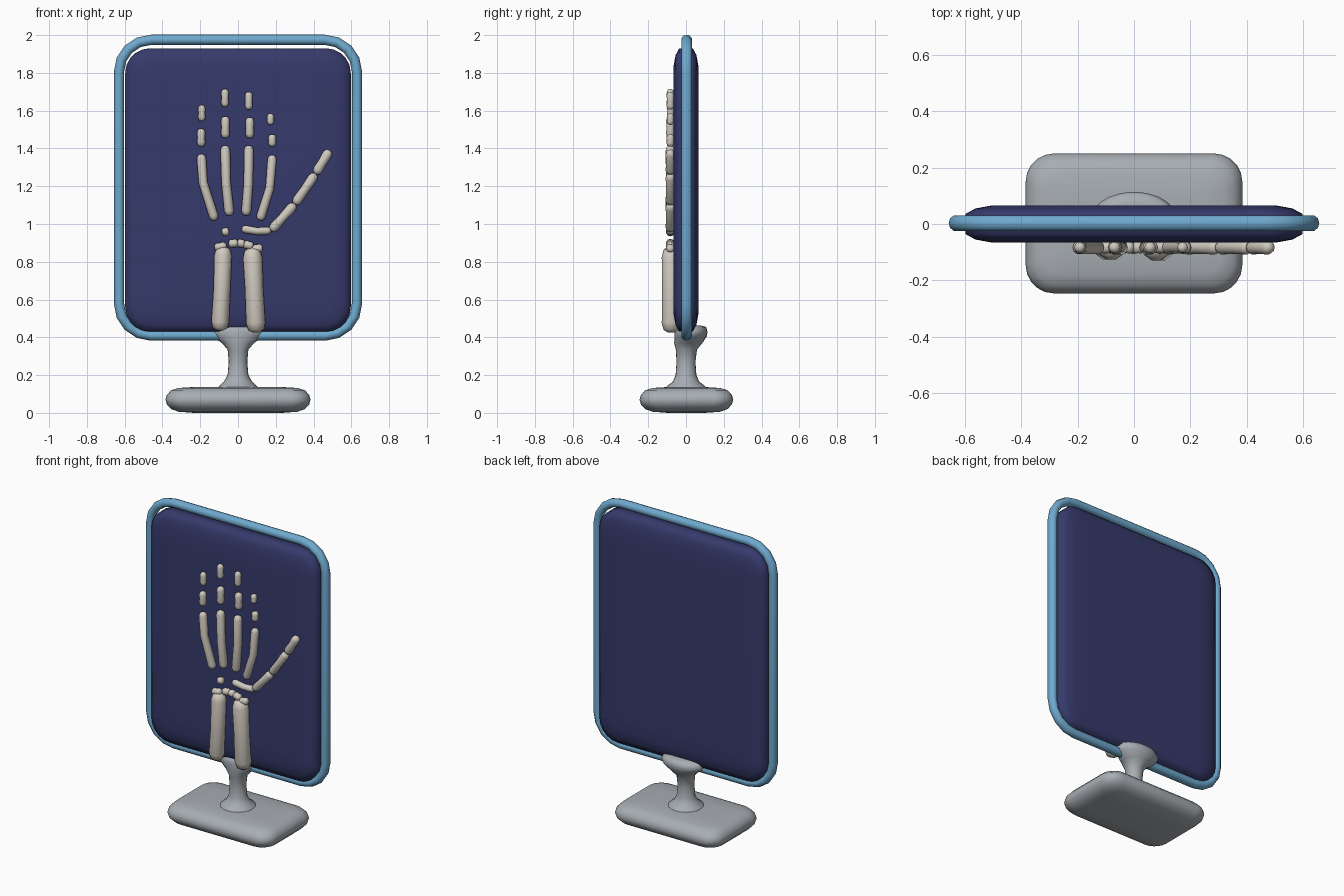
import bpy, bmesh, math
from mathutils import Vector

cube = bpy.data.objects.get("Cube")
if cube:
    bpy.data.objects.remove(cube, do_unlink=True)


def material(name, colour):
    m = bpy.data.materials.new(name)
    m.use_nodes = True
    m.diffuse_color = (*colour, 1)
    m.node_tree.nodes["Principled BSDF"].inputs["Base Color"].default_value = (*colour, 1)
    return m


NAVY = material("navy", (0.036, 0.042, 0.145))
BLUE = material("sky blue", (0.16, 0.40, 0.62))
GREY = material("cool grey", (0.39, 0.42, 0.45))
BONE = material("bone ivory", (0.63, 0.59, 0.52))


def loft(name, rings, mat, closed=False):
    """Skin a list of equal-length point rings; cap the ends unless closed."""
    bm = bmesh.new()
    vs = [[bm.verts.new(p) for p in ring] for ring in rings]
    n = len(vs[0])
    pairs = list(zip(vs, vs[1:])) + ([(vs[-1], vs[0])] if closed else [])
    for a, b in pairs:
        for i in range(n):
            j = (i + 1) % n
            bm.faces.new((a[i], a[j], b[j], b[i]))
    if not closed:
        bm.faces.new(vs[0][::-1])
        bm.faces.new(vs[-1])
    bmesh.ops.recalc_face_normals(bm, faces=bm.faces)
    for f in bm.faces:
        f.smooth = True
    mesh = bpy.data.meshes.new(name)
    bm.to_mesh(mesh)
    bm.free()
    mesh.materials.append(mat)
    ob = bpy.data.objects.new(name, mesh)
    bpy.context.collection.objects.link(ob)
    return ob


def rounded_rect(w, h, r, steps=5):
    """Outline points of a rounded rectangle with half sizes w and h."""
    pts = []
    for k, (sx, sy) in enumerate(((1, 1), (-1, 1), (-1, -1), (1, -1))):
        for i in range(steps + 1):
            a = math.pi / 2 * (k + i / steps)
            pts.append((sx * (w - r) + r * math.cos(a), sy * (h - r) + r * math.sin(a)))
    return pts


# Screen panel: thick slab with sloped edges on both sides
MID = 1.18
panel = []
for y, inset in ((-0.066, 0.2), (-0.065, 0.09), (-0.055, 0.035), (-0.036, 0),
                 (0.036, 0), (0.055, 0.035), (0.065, 0.09), (0.066, 0.2)):
    outline = rounded_rect(0.597 - inset, 0.75 - inset, max(0.13 - inset * 0.5, 0.03))
    panel.append([(x, y, MID + z) for x, z in outline])
loft("screen_panel", panel, NAVY)

# Rim tube around the panel
path = rounded_rect(0.63, 0.783, 0.17, 4)
rim = []
for i, (x, z) in enumerate(path):
    px, pz = path[i - 1]
    nx, nz = path[(i + 1) % len(path)]
    out = Vector((nz - pz, 0, px - nx)).normalized()
    centre = Vector((x, 0.003, MID + 0.012 + z))
    rim.append([centre + out * 0.027 * math.cos(a) + Vector((0, 0.029 * math.sin(a), 0))
                for a in (math.tau * k / 10 for k in range(10))])
loft("rim_tube", rim, BLUE, closed=True)

# Pillow-shaped base
base = []
for z, inset in ((0.002, 0.15), (0.006, 0.07), (0.02, 0.03), (0.045, 0.007), (0.07, 0),
                 (0.095, 0.007), (0.12, 0.03), (0.132, 0.07), (0.137, 0.15)):
    base.append([(x, y + 0.002, z) for x, y in
                 rounded_rect(0.384 - inset, 0.248 - inset, 0.1 - inset * 0.4)])
base[0] = [(x, y, 0) for x, y, z in base[0]]
loft("base", base, GREY)

# Flared stem with a socket under the panel: height, half width, half depth, depth centre
stem = []
for z, rx, ry, cy in ((0.12, 0.12, 0.12, 0), (0.143, 0.1, 0.1, 0), (0.165, 0.075, 0.07, 0),
                      (0.2, 0.055, 0.055, 0), (0.27, 0.049, 0.05, 0), (0.335, 0.055, 0.056, 0.002),
                      (0.37, 0.085, 0.075, 0.012), (0.405, 0.135, 0.085, 0.025),
                      (0.43, 0.147, 0.088, 0.026), (0.455, 0.13, 0.08, 0.026),
                      (0.463, 0.09, 0.05, 0.026)):
    stem.append([(rx * math.cos(a), cy + ry * math.sin(a), z)
                 for a in (math.tau * k / 20 for k in range(20))])
loft("stem", stem, GREY)


def bone(name, points, r, y=-0.083):
    """Rounded bone through (x, z) points, knobbed at its ends."""
    pts = [Vector((x, y, z)) for x, z in points]
    first, last = (pts[1] - pts[0]).normalized(), (pts[-1] - pts[-2]).normalized()
    cap = min(r, (pts[-1] - pts[0]).length * 0.3)
    stations = [(pts[0] + first * cap * t, first, s)
                for t, s in ((0, 0.3), (0.3, 0.8), (1, 1))]
    for a, b, c in zip(pts, pts[1:], pts[2:]):
        stations.append((b, (c - a).normalized(), 0.95))
    if len(pts) == 2:
        stations.append(((pts[0] + pts[1]) / 2, first, 0.9))
    stations += [(pts[-1] - last * cap * t, last, s)
                 for t, s in ((1, 1), (0.3, 0.8), (0, 0.3))]
    rings = []
    for c, d, s in stations:
        side = Vector((d.z, 0, -d.x))
        rings.append([c + (side * math.cos(a) + Vector((0, math.sin(a), 0))) * r * s
                      for a in (math.tau * k / 10 for k in range(10))])
    loft(name, rings, BONE)


# Forearm
bone("forearm_bone_right", [(-0.078, 0.88), (-0.085, 0.66), (-0.097, 0.435)], 0.047, -0.082)
bone("forearm_bone_left", [(0.075, 0.875), (0.085, 0.66), (0.096, 0.425)], 0.051, -0.08)

# Fingers: long hand bone, then middle and tip segments as (x, low, high)
fingers = {
    "outer": ([(-0.122, 1.02), (-0.185, 1.22), (-0.195, 1.37)], 0.025,
              (-0.195, 1.41, 1.505), (-0.192, 1.545, 1.63)),
    "ring": ([(-0.045, 1.045), (-0.063, 1.22), (-0.068, 1.415)], 0.026,
             (-0.067, 1.455, 1.57), (-0.069, 1.62, 1.715)),
    "middle": ([(0.042, 1.045), (0.055, 1.22), (0.057, 1.415)], 0.026,
               (0.062, 1.455, 1.565), (0.057, 1.605, 1.70)),
    "index": ([(0.115, 1.02), (0.168, 1.19), (0.182, 1.365)], 0.024,
              (0.181, 1.41, 1.475), (0.172, 1.525, 1.585)),
}
for label, (long_bone, r, mid, tip) in fingers.items():
    bone(label + "_hand_bone", long_bone, r)
    for part, (x, low, high), k in (("_middle_bone", mid, 0.9), ("_tip_bone", tip, 0.8)):
        bone(label + part, [(x, low), (x, high)], r * k)

# Thumb
thumb = [(0.02, 0.975), (0.10, 0.962), (0.175, 0.965), (0.30, 1.105), (0.41, 1.265), (0.485, 1.39)]
bone("thumb_root", thumb[:3], 0.021)
for i in range(2, 5):
    bone("thumb_bone_%d" % (i - 1), thumb[i:i + 2], 0.026)

# Wrist bones
wrist = [((-0.085, 0.955), (-0.048, 0.962)), ((-0.125, 0.875), (-0.06, 0.885)),
         ((-0.05, 0.895), (0.0, 0.9)), ((-0.005, 0.9), (0.035, 0.895)),
         ((0.03, 0.895), (0.08, 0.88)), ((0.075, 0.865), (0.13, 0.875))]
for i, ends in enumerate(wrist):
    bone("wrist_bone_%d" % (i + 1), ends, 0.023)
